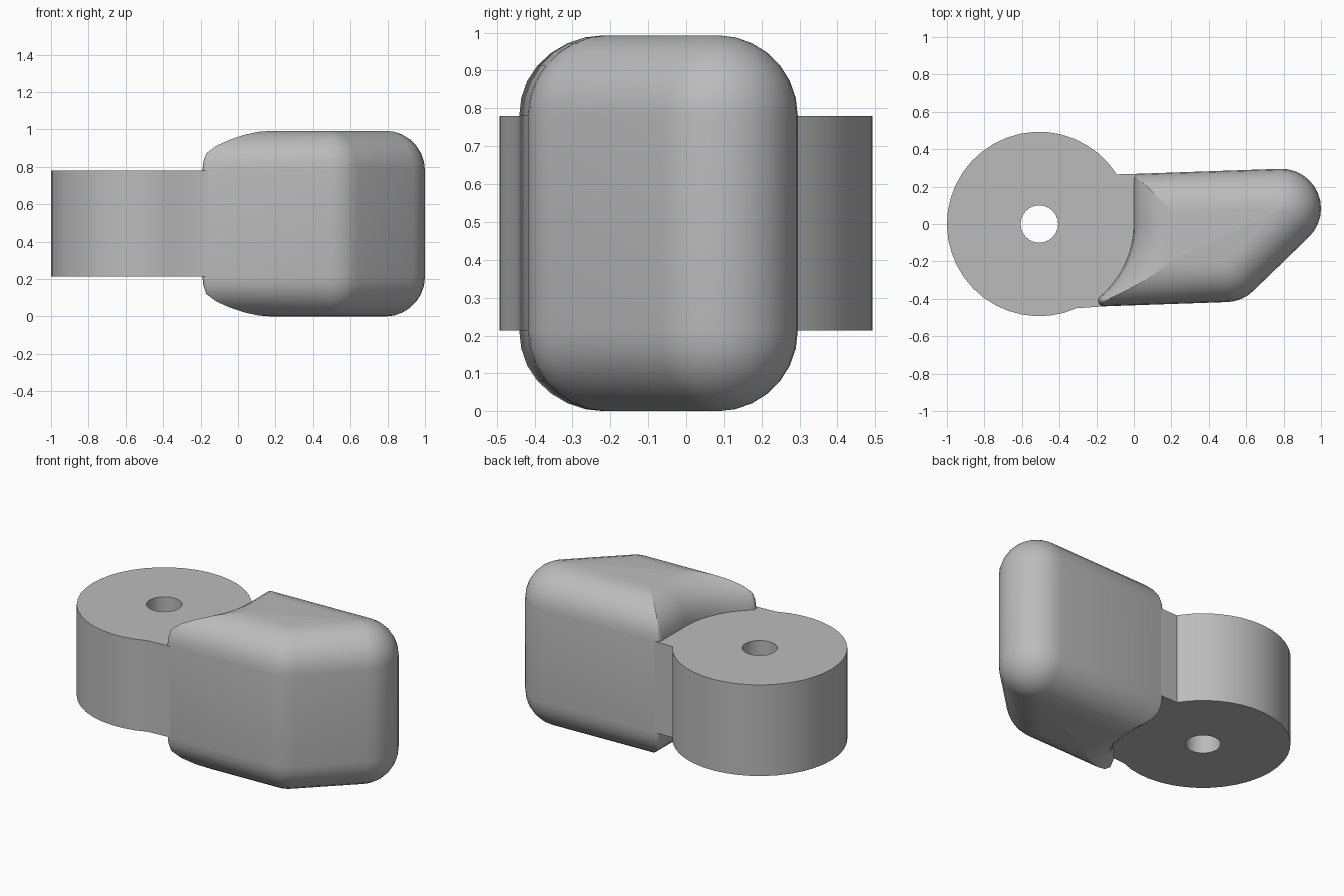
import bpy, bmesh
from math import sin, cos, tan, radians, degrees, atan2, sqrt, pi

if "Cube" in bpy.data.objects:
    bpy.data.objects.remove(bpy.data.objects["Cube"])

grey = bpy.data.materials.new("plain grey")
grey.use_nodes = True
grey.diffuse_color = (0.5, 0.5, 0.5, 1)
grey.node_tree.nodes["Principled BSDF"].inputs["Base Color"].default_value = (0.5, 0.5, 0.5, 1)

HEIGHT, ROUND, SMALL = 0.993, 0.2125, 0.03
LOW, HIGH = 0.2135, 0.7795
HUB = (-0.507, 0.0)
HUB_R, SEAT_R, HOLE_R = 0.493, 0.507, 0.1
TILT = radians(2)
NOSE, ELBOW = (0.7875, 0.083), (0.49, -0.205)


def front_y(x, s):
    return ELBOW[1] - ROUND + s + tan(TILT) * (x - ELBOW[0])


def back_y(x, s):
    return NOSE[1] + ROUND - s + tan(TILT) * (x - NOSE[0])


def arc(centre, r, a0, a1, n):
    """Points on a circle from angle a0 to a1 in degrees."""
    steps = [radians(a0 + (a1 - a0) * i / n) for i in range(n + 1)]
    return [(centre[0] + r * cos(a), centre[1] + r * sin(a)) for a in steps]


def body_ring(d):
    """Plan outline of the body, moved inward by d."""
    small, big = max(SMALL - d, 0.0005), max(ROUND - d, 0.0005)
    s = d + small
    # corner where the concave seat meets the front wall
    ax = 0.0
    for _ in range(30):
        ay = front_y(ax, s)
        ax = HUB[0] + sqrt((SEAT_R + s) ** 2 - ay ** 2)
    seat_end = degrees(atan2(ay - HUB[1], ax - HUB[0]))
    tilt = degrees(TILT)
    diagonal = degrees(atan2(NOSE[1] - ELBOW[1], NOSE[0] - ELBOW[0])) - 90
    return (arc((ax, ay), small, seat_end + 180, 270 + tilt, 6)
            + arc(ELBOW, big, tilt - 90, diagonal, 5)
            + arc(NOSE, big, diagonal, 90 + tilt, 12)
            + arc((s, back_y(s, s)), small, 90 + tilt, 180, 4)
            + arc(HUB, SEAT_R + d, 0, seat_end, 10)[:-1])


def finish(obj):
    bpy.ops.object.select_all(action="DESELECT")
    obj.select_set(True)
    bpy.context.view_layer.objects.active = obj
    if obj.type == "CURVE":
        bpy.ops.object.convert(target="MESH")
        obj = bpy.context.view_layer.objects.active
    bpy.ops.object.shade_smooth_by_angle(angle=radians(30))


# Rounded body: stacked outlines, quarter-round at top and bottom
STEPS = 7
quarter = [radians(90) * i / STEPS for i in range(STEPS + 1)]
levels = [(ROUND * (1 - cos(t)), ROUND * (1 - sin(t))) for t in reversed(quarter)]
levels += [(d, HEIGHT - z) for d, z in reversed(levels)]
bm = bmesh.new()
rings = [[bm.verts.new((x, y, z)) for x, y in body_ring(d)] for d, z in levels]
for lower, upper in zip(rings, rings[1:]):
    n = len(lower)
    for i in range(n):
        j = (i + 1) % n
        bm.faces.new((lower[i], lower[j], upper[j], upper[i]))
bm.faces.new(rings[0][::-1])
bm.faces.new(rings[-1])
bmesh.ops.remove_doubles(bm, verts=bm.verts[:], dist=0.0001)
bmesh.ops.recalc_face_normals(bm, faces=bm.faces[:])
mesh = bpy.data.meshes.new("rounded_body")
bm.to_mesh(mesh)
bm.free()
body = bpy.data.objects.new("rounded_body", mesh)
bpy.context.collection.objects.link(body)
mesh.materials.append(grey)
finish(body)

# Hub: disc with a short neck into the body and a round through hole
outline = arc(HUB, HUB_R, 32.6, 294, 30)
outline += [(-0.16, front_y(-0.16, 0)), (0.1, -0.1), (0.1, 0.1), (0.03, back_y(0.03, 0))]
hole = arc(HUB, HOLE_R, 0, 345, 23)
curve = bpy.data.curves.new("pivot_hub", "CURVE")
curve.dimensions = "2D"
curve.fill_mode = "BOTH"
curve.extrude = (HIGH - LOW) / 2
for points in (outline, hole):
    spline = curve.splines.new("POLY")
    spline.points.add(len(points) - 1)
    for p, (x, y) in zip(spline.points, points):
        p.co = (x, y, 0, 1)
    spline.use_cyclic_u = True
curve.materials.append(grey)
hub = bpy.data.objects.new("pivot_hub", curve)
hub.location.z = (LOW + HIGH) / 2
bpy.context.collection.objects.link(hub)
finish(hub)
